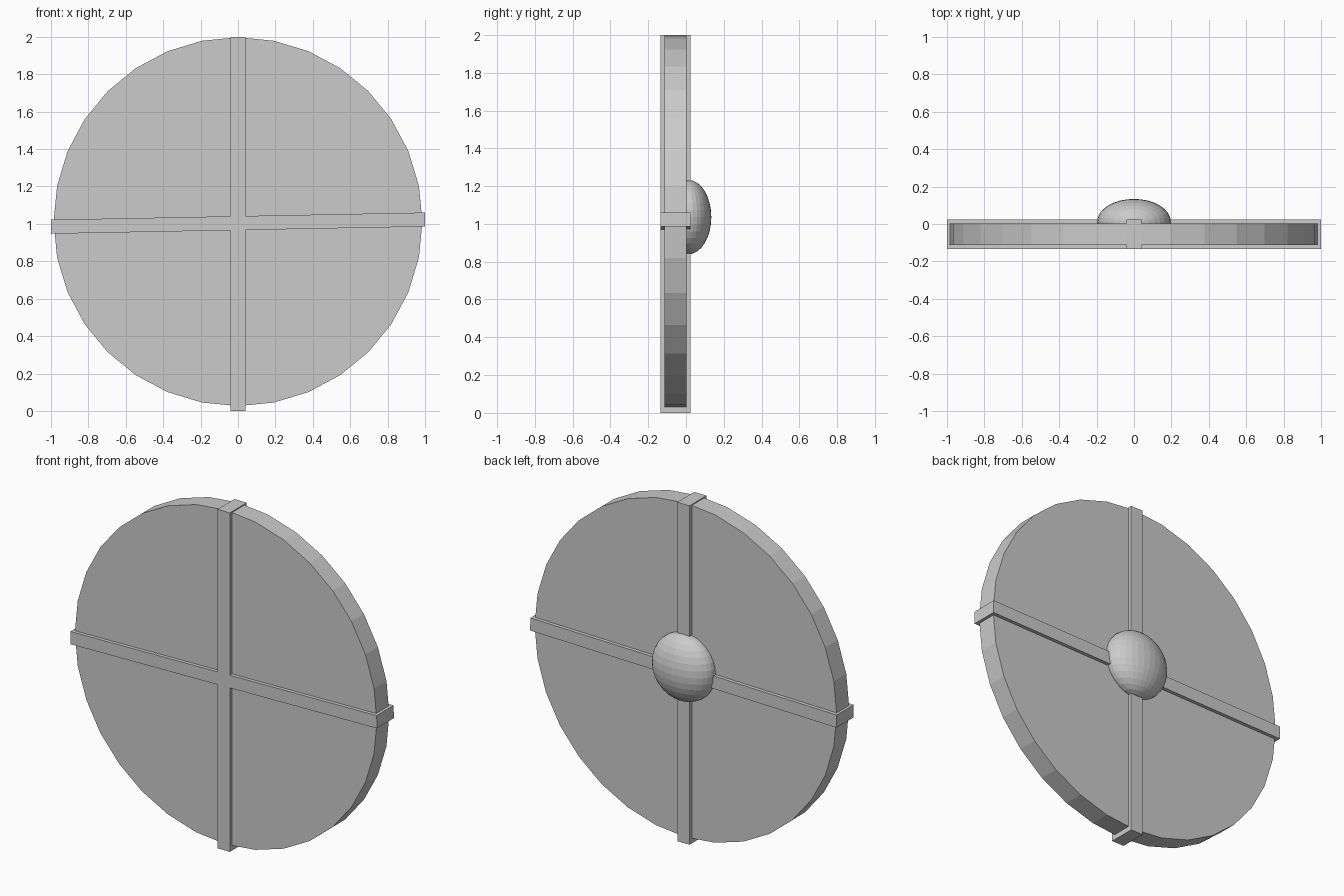
import bpy
from math import radians

cube = bpy.data.objects.get("Cube")
if cube:
    bpy.data.objects.remove(cube, do_unlink=True)

# Plain grey for every part
grey = bpy.data.materials.new("plain_grey")
grey.use_nodes = True
colour = (0.6, 0.6, 0.6, 1)
grey.diffuse_color = colour
grey.node_tree.nodes["Principled BSDF"].inputs["Base Color"].default_value = colour


def finish(name, scale=(1, 1, 1)):
    obj = bpy.context.object
    obj.name = name
    obj.scale = scale
    obj.data.materials.append(grey)
    bpy.ops.object.transform_apply(location=False, rotation=False, scale=True)
    return obj


def bar(name, length, width, z, tilt):
    bpy.ops.mesh.primitive_cube_add(size=1, location=(0, -0.055, z),
                                    rotation=(0, tilt, 0))
    return finish(name, (width, 0.158, length))


# Round board standing upright
bpy.ops.mesh.primitive_cylinder_add(vertices=32, radius=0.986, depth=0.116,
                                    location=(0, -0.055, 1.012),
                                    rotation=(radians(90), 0, 0))
finish("round_board")

# Crossed straps, the level one slightly tilted
bar("vertical_strap", 2.0, 0.08, 1.0, 0)
bar("horizontal_strap", 2.0, 0.075, 1.004, radians(88.9))

# Flattened boss on the back
bpy.ops.mesh.primitive_uv_sphere_add(segments=32, ring_count=16, radius=1,
                                     location=(0, 0.012, 1.036))
finish("back_boss", (0.197, 0.122, 0.197))
